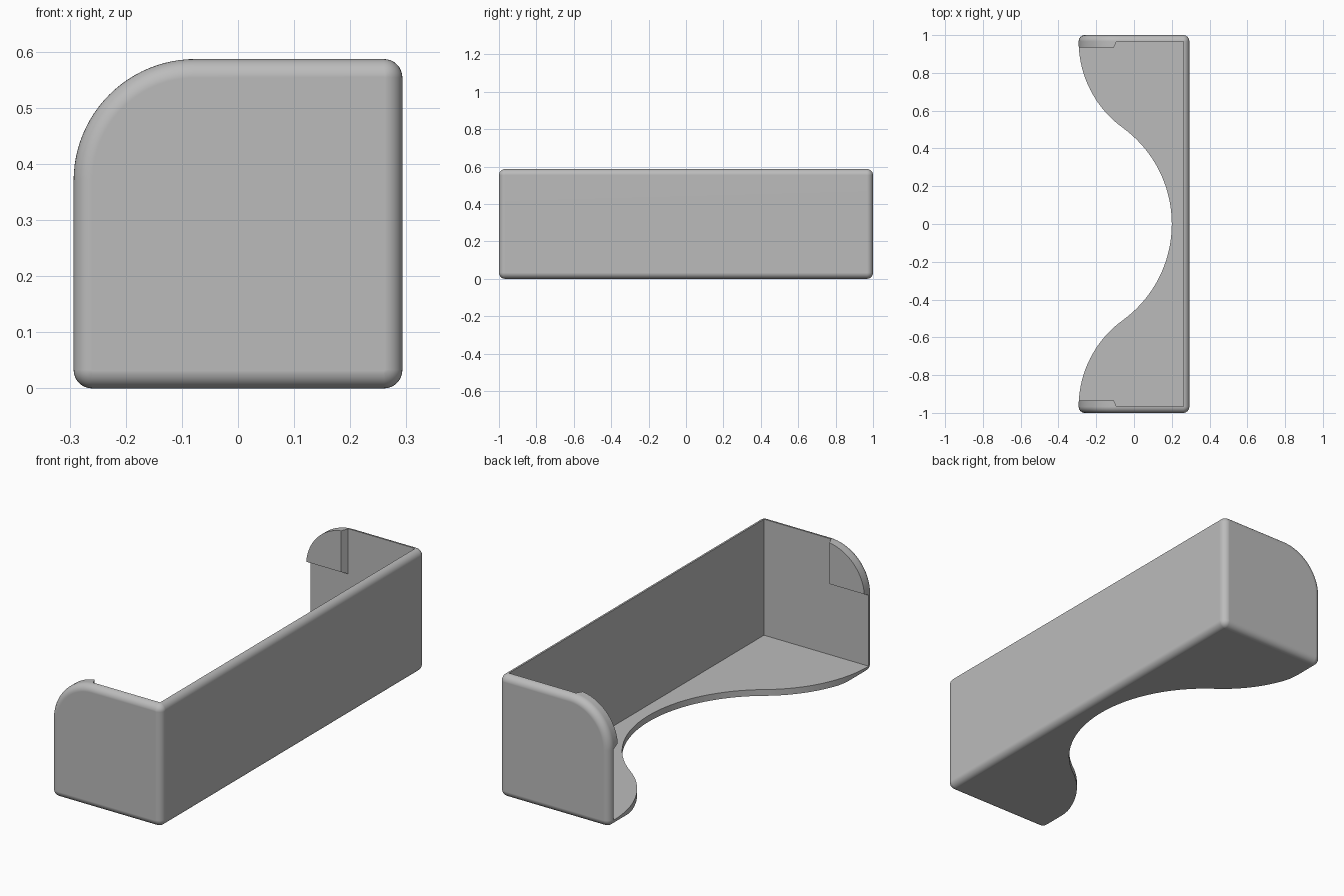
import bpy, bmesh, math
from math import sin, cos, pi

if "Cube" in bpy.data.objects:
    bpy.data.objects.remove(bpy.data.objects["Cube"])

HX, HY, H = 0.293, 1.0, 0.587      # half width, half length, height
R, BIG, T = 0.033, 0.217, 0.03     # fillet, large corner radius, wall thickness
TAB_Y, IN_Y = 0.935, HY - 0.033    # inner faces of the tabs and the end walls


def loft(name, rings):
    """Skin a list of equally long point rings and cap both ends."""
    bm = bmesh.new()
    loops = [[bm.verts.new(p) for p in ring] for ring in rings]
    n = len(loops[0])
    for a, b in zip(loops, loops[1:]):
        for i in range(n):
            j = (i + 1) % n
            bm.faces.new((a[i], a[j], b[j], b[i]))
    bm.faces.new(loops[0])
    bm.faces.new(loops[-1])
    bmesh.ops.recalc_face_normals(bm, faces=bm.faces)
    mesh = bpy.data.meshes.new(name)
    bm.to_mesh(mesh)
    bm.free()
    obj = bpy.data.objects.new(name, mesh)
    bpy.context.collection.objects.link(obj)
    return obj


def end_profile(inset, y):
    """Rounded end outline in the xz plane, shrunk by inset."""
    pts = []
    corners = [(-1, 0, R, 180, 8), (1, 0, R, 270, 8),
               (1, 1, R, 0, 8), (-1, 1, BIG, 90, 24)]
    for sx, top, rad, start, steps in corners:
        cx = sx * (HX - rad)
        cz = H - rad if top else rad
        r = max(rad - inset, 0.001)
        for k in range(steps + 1):
            a = math.radians(start + 90 * k / steps)
            pts.append((cx + r * cos(a), y, cz + r * sin(a)))
    return pts


def cut(target, cutter):
    mod = target.modifiers.new("cut", 'BOOLEAN')
    mod.operation, mod.solver, mod.object = 'DIFFERENCE', 'EXACT', cutter
    bpy.context.view_layer.objects.active = target
    bpy.ops.object.modifier_apply(modifier=mod.name)
    bpy.data.objects.remove(cutter)


# Outer body: filleted block with one large rounded corner
steps = [k * pi / 16 for k in range(9)]
half = [(R * (1 - cos(t)), HY - R + R * sin(t)) for t in steps]
rings = [end_profile(d, -y) for d, y in reversed(half)]
rings += [end_profile(d, y) for d, y in half]
tray = loft("open_tray", rings)


# Cavity that leaves a thicker tab in each upper outer corner
def pocket(y, tab_x, tab_z):
    return [(x, y, z) for x, z in ((-1, T), (HX - T, T), (HX - T, 1),
                                   (tab_x, 1), (tab_x, tab_z), (-1, tab_z))]


inner, outer = (-0.107, 0.387), (-0.092, 0.37)
cut(tray, loft("pocket_cutter", [pocket(-IN_Y, *outer), pocket(-TAB_Y, *inner),
                                 pocket(TAB_Y, *inner), pocket(IN_Y, *outer)]))


def box_ring(y):
    return [(x, y, z) for x, z in ((-1, T), (HX - T, T), (HX - T, 1), (-1, 1))]


cut(tray, loft("cavity_cutter", [box_ring(-TAB_Y), box_ring(TAB_Y)]))

# Floor opening: concave middle arc flowing into convex ends
R1, C1 = 0.63, -0.43
R2 = 0.564
turn = math.asin(0.51 / R1)
c2x, c2y = C1 + (R1 + R2) * cos(turn), (R1 + R2) * sin(turn)
upper = [(C1 + R1 * cos(turn * k / 24), R1 * sin(turn * k / 24)) for k in range(25)]
for k in range(1, 24):
    a = pi + turn * (1 - k / 24)
    upper.append((c2x + R2 * cos(a), c2y + R2 * sin(a)))
edge = [(x, -y) for x, y in reversed(upper[1:])] + upper
outline = [(-1, edge[0][1])] + edge + [(-1, edge[-1][1])]
cut(tray, loft("floor_cutter", [[(x, y, z) for x, y in outline] for z in (-0.1, 0.1)]))

# Finish: one grey, smooth fillets with crisp edges
grey = bpy.data.materials.new("plain_grey")
grey.use_nodes = True
colour = (0.5, 0.5, 0.5, 1)
grey.diffuse_color = colour
grey.node_tree.nodes["Principled BSDF"].inputs["Base Color"].default_value = colour
tray.data.materials.clear()
tray.data.materials.append(grey)
for face in tray.data.polygons:
    face.material_index = 0

bpy.ops.object.select_all(action='DESELECT')
tray.select_set(True)
bpy.context.view_layer.objects.active = tray
bpy.ops.object.shade_smooth_by_angle(angle=math.radians(30))
weighted = tray.modifiers.new("even_shading", 'WEIGHTED_NORMAL')
weighted.keep_sharp = True
